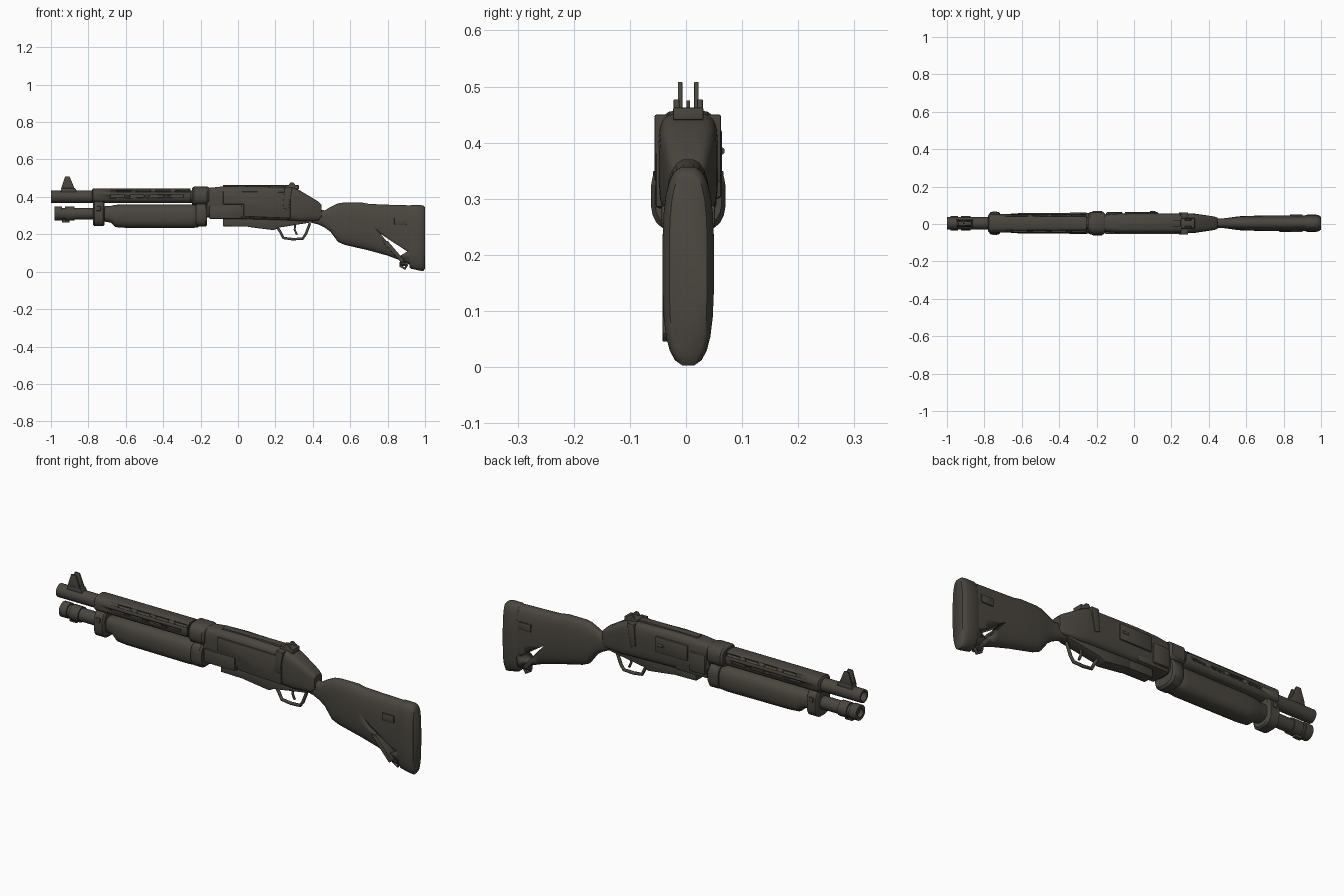
import bpy, bmesh, math
from mathutils import Vector, Matrix

cube = bpy.data.objects.get("Cube")
if cube:
    bpy.data.objects.remove(cube, do_unlink=True)

CY = 0.004  # centre plane of the long parts
mat = bpy.data.materials.new("dark gunmetal brown")
mat.use_nodes = True
COLOR = (0.068, 0.061, 0.050, 1)
mat.diffuse_color = COLOR
mat.node_tree.nodes["Principled BSDF"].inputs["Base Color"].default_value = COLOR


def finish(name, bm, angle=35, bevel=0):
    bmesh.ops.recalc_face_normals(bm, faces=bm.faces)
    mesh = bpy.data.meshes.new(name)
    bm.to_mesh(mesh)
    bm.free()
    mesh.materials.append(mat)
    ob = bpy.data.objects.new(name, mesh)
    bpy.context.collection.objects.link(ob)
    bpy.ops.object.select_all(action='DESELECT')
    ob.select_set(True)
    bpy.context.view_layer.objects.active = ob
    if bevel:
        mod = ob.modifiers.new("soft edges", 'BEVEL')
        mod.width, mod.segments = bevel, 2
        bpy.ops.object.modifier_apply(modifier=mod.name)
    bpy.ops.object.shade_smooth_by_angle(angle=math.radians(angle))
    return ob


def loft(name, sections, power=2.0, n=24, angle=35, y=CY):
    """Skin rounded sections given as (x, z low, z high, half width)."""
    bm = bmesh.new()
    rings = []
    for x, lo, hi, hw in sections:
        ring = []
        for i in range(n):
            a = 2 * math.pi * (i + 0.5) / n
            c, s = math.cos(a), math.sin(a)
            cy = math.copysign(abs(c) ** (2 / power), c)
            cz = math.copysign(abs(s) ** (2 / power), s)
            ring.append(bm.verts.new((x, y + hw * cy, (lo + hi) / 2 + (hi - lo) / 2 * cz)))
        rings.append(ring)
    for a, b in zip(rings, rings[1:]):
        for i in range(n):
            bm.faces.new((a[i], a[(i + 1) % n], b[(i + 1) % n], b[i]))
    bm.faces.new(rings[0])
    bm.faces.new(rings[-1])
    return finish(name, bm, angle)


def tube(name, x0, x1, z, r, bore=0.0, depth=0.03, n=20):
    """Round rod along x, with a bore in its front end."""
    s = [(x0 + depth, bore)] if bore else []
    s += [(x0, bore)] if bore else []
    s += [(x0, r), (x1, r)]
    return loft(name, [(x, z - q, z + q, q) for x, q in s], n=n)


def plate(name, outline, y0, y1, bevel=0.003):
    """Side outline in x and z, given a thickness along y."""
    bm = bmesh.new()
    face = bm.faces.new([bm.verts.new((x, y0, z)) for x, z in outline])
    ext = bmesh.ops.extrude_face_region(bm, geom=[face])
    bmesh.ops.translate(bm, vec=(0, y1 - y0, 0),
                        verts=[v for v in ext["geom"] if isinstance(v, bmesh.types.BMVert)])
    return finish(name, bm, 30, bevel)


def box(name, x0, x1, y0, y1, z0, z1, bevel=0.003):
    return plate(name, [(x0, z0), (x1, z0), (x1, z1), (x0, z1)], y0, y1, bevel)


def cut(target, cutter):
    mod = target.modifiers.new("cut", 'BOOLEAN')
    mod.operation, mod.solver, mod.object = 'DIFFERENCE', 'EXACT', cutter
    bpy.ops.object.select_all(action='DESELECT')
    bpy.context.view_layer.objects.active = target
    target.select_set(True)
    bpy.ops.object.modifier_apply(modifier=mod.name)
    bpy.data.objects.remove(cutter, do_unlink=True)


def bar(name, points, r):
    """Square bent bar along points in the centre plane."""
    cu = bpy.data.curves.new(name, 'CURVE')
    cu.dimensions, cu.bevel_depth, cu.bevel_resolution = '3D', r, 1
    cu.use_fill_caps = True
    sp = cu.splines.new('POLY')
    sp.points.add(len(points) - 1)
    for p, (x, z) in zip(sp.points, points):
        p.co = (x, CY, z, 1)
    cu.materials.append(mat)
    ob = bpy.data.objects.new(name, cu)
    bpy.context.collection.objects.link(ob)
    return ob


# Barrel and magazine tube
tube("barrel", -1.0, -0.2, 0.401, 0.033, bore=0.024, depth=0.08)
tube("magazine_tube", -0.96, -0.2, 0.31, 0.032)
tube("magazine_cap", -0.98, -0.94, 0.312, 0.038, bore=0.022)
tube("magazine_collar", -0.925, -0.875, 0.31, 0.038)
box("magazine_lug", -0.94, -0.90, CY - 0.01, CY + 0.01, 0.262, 0.285)

# Front sight with two ears
plate("front_sight_base", [(-0.95, 0.425), (-0.86, 0.425), (-0.87, 0.447), (-0.94, 0.447)],
      CY - 0.02, CY + 0.02)
for side, name in ((-1, "right"), (1, "left")):
    yc = CY + side * 0.0145
    plate("front_sight_ear_" + name,
          [(-0.947, 0.44), (-0.872, 0.44), (-0.90, 0.508), (-0.925, 0.508)],
          yc - 0.004, yc + 0.004, 0.001)
box("front_sight_post", -0.915, -0.905, CY - 0.003, CY + 0.003, 0.44, 0.475, 0)

# Heat shield with two rows of angled vents on each side
shield = loft("heat_shield", [(-0.78, 0.370, 0.438, 0.042), (-0.775, 0.367, 0.445, 0.049),
                              (-0.27, 0.367, 0.445, 0.051), (-0.255, 0.370, 0.445, 0.047)], 2.8)
bm = bmesh.new()
for side in (-1, 1):
    for k in range(4):
        for pitch, shift in ((42, 0.0), (4, -0.035)):
            a = math.radians(pitch)
            pos = Vector((-0.61 + 0.105 * k + shift, CY + side * 0.052 * math.cos(a * 0.9),
                          0.406 + 0.046 * math.sin(a) - 0.006))
            m = Matrix.Translation(pos) @ Matrix.Rotation(side * a, 4, 'X') \
                @ Matrix.Diagonal((0.075, 0.022, 0.013, 1))
            bmesh.ops.create_cube(bm, size=1, matrix=m)
cut(shield, finish("vent_cutter", bm))
loft("shield_rear_ring", [(-0.245, 0.36, 0.448, 0.052), (-0.235, 0.355, 0.455, 0.060),
                          (-0.165, 0.355, 0.455, 0.060), (-0.155, 0.36, 0.45, 0.052)], 2.8)

# Front clamp joining both tubes
loft("front_clamp", [(-0.775, 0.25, 0.375, 0.048), (-0.768, 0.243, 0.38, 0.06),
                     (-0.722, 0.243, 0.38, 0.06), (-0.715, 0.25, 0.375, 0.05)], 3)
for side, name in ((-1, "right"), (1, "left")):
    tube_y = CY + side * 0.05
    box("clamp_screw_" + name, -0.757, -0.733, tube_y - 0.013, tube_y + 0.013, 0.325, 0.35)

# Sliding fore grip
loft("fore_grip", [(-0.715, 0.268, 0.35, 0.040), (-0.68, 0.262, 0.352, 0.044),
                   (-0.655, 0.238, 0.358, 0.052), (-0.60, 0.234, 0.360, 0.055),
                   (-0.26, 0.232, 0.360, 0.057), (-0.215, 0.236, 0.358, 0.054),
                   (-0.20, 0.25, 0.35, 0.044)], 2.6)
loft("fore_grip_band", [(-0.225, 0.25, 0.36, 0.062), (-0.215, 0.24, 0.37, 0.067),
                        (-0.175, 0.24, 0.37, 0.067), (-0.165, 0.25, 0.36, 0.06)], 3)

# Receiver, sloping down to the wrist
loft("receiver", [(-0.165, 0.290, 0.448, 0.046), (-0.09, 0.284, 0.455, 0.052),
                  (0.02, 0.280, 0.458, 0.053), (0.29, 0.272, 0.452, 0.053),
                  (0.33, 0.268, 0.435, 0.051), (0.43, 0.272, 0.375, 0.036),
                  (0.447, 0.292, 0.358, 0.03)], 4.5, angle=28)
plate("receiver_right_panel", [(0.03, 0.295), (0.28, 0.285), (0.28, 0.425), (-0.08, 0.43), (-0.08, 0.36),
                               (0.03, 0.36)], CY - 0.058, CY - 0.04, 0.004)
box("loading_saddle", -0.155, 0.02, CY - 0.058, CY + 0.05, 0.283, 0.352, 0.006)
plate("rear_side_rib_right", [(0.24, 0.34), (0.27, 0.33), (0.29, 0.45), (0.25, 0.45)],
      CY - 0.06, CY - 0.03)
box("ejection_cover", -0.05, 0.13, CY + 0.035, CY + 0.060, 0.345, 0.425, 0.006)
tube("bolt_handle", 0.085, 0.115, 0.385, 0.007).location.y = 0.058
box("left_side_block", -0.15, -0.06, CY + 0.03, CY + 0.060, 0.30, 0.40, 0.008)
box("top_rail", -0.08, 0.25, CY - 0.018, CY + 0.018, 0.445, 0.463)
plate("rear_side_rib_left", [(0.24, 0.34), (0.27, 0.33), (0.29, 0.45), (0.25, 0.45)],
      CY + 0.03, CY + 0.058)

# Rear sight
box("rear_sight_base", 0.25, 0.325, CY - 0.027, CY + 0.027, 0.44, 0.463)
for side in (-1, 1):
    yc = CY + side * 0.021
    plate("rear_sight_ear_" + ("left" if side > 0 else "right"),
          [(0.265, 0.455), (0.315, 0.455), (0.295, 0.477), (0.28, 0.477)],
          yc - 0.005, yc + 0.005, 0.001)

# Underside: shell lifter, trigger housing, guard and trigger
plate("shell_lifter", [(-0.08, 0.243), (0.08, 0.24), (0.10, 0.285), (-0.08, 0.29)],
      CY - 0.028, CY + 0.028)
plate("trigger_housing", [(0.05, 0.24), (0.19, 0.222), (0.215, 0.235), (0.40, 0.265), (0.40, 0.30),
                          (0.05, 0.30)], CY - 0.03, CY + 0.03, 0.004)
bar("trigger_guard", [(0.205, 0.245), (0.225, 0.215), (0.243, 0.18), (0.29, 0.174), (0.345, 0.176),
                      (0.362, 0.20), (0.385, 0.26)], 0.008)
bar("trigger", [(0.305, 0.255), (0.303, 0.225), (0.315, 0.198)], 0.006)

# Stock with a slit near the heel
stock = loft("stock", [(0.39, 0.262, 0.34, 0.026), (0.43, 0.252, 0.333, 0.025),
                       (0.465, 0.235, 0.328, 0.025), (0.495, 0.212, 0.347, 0.028),
                       (0.535, 0.158, 0.366, 0.034), (0.57, 0.143, 0.371, 0.038),
                       (0.66, 0.122, 0.371, 0.041), (0.70, 0.113, 0.363, 0.042),
                       (0.80, 0.085, 0.359, 0.043), (0.88, 0.055, 0.357, 0.043),
                       (0.935, 0.028, 0.355, 0.043)], 2.7, angle=50)
cut(stock, plate("slit_cutter", [(0.762, 0.202), (0.862, 0.082), (0.905, 0.108)], -0.2, 0.2, 0))
loft("butt_pad", [(0.918, 0.022, 0.354, 0.043), (0.925, 0.015, 0.358, 0.046),
                  (0.975, 0.004, 0.358, 0.046), (0.99, 0.002, 0.354, 0.042),
                  (1.0, 0.015, 0.345, 0.034)], 3, angle=50)
for side, name in ((-1, "right"), (1, "left")):
    yc = CY + side * 0.043
    box("stock_side_plate_" + name, 0.835, 0.902, yc - 0.005, yc + 0.005, 0.25, 0.288)

# Sling swivel at the heel
plate("sling_strap", [(0.775, 0.16), (0.875, 0.045), (0.89, 0.06), (0.80, 0.165)],
      CY - 0.046, CY + 0.03, 0.002)
tube("sling_swivel", 0.865, 0.90, 0.045, 0.014, n=10)
bar("sling_loop", [(0.872, 0.06), (0.87, 0.03), (0.892, 0.016), (0.905, 0.04)], 0.008)
